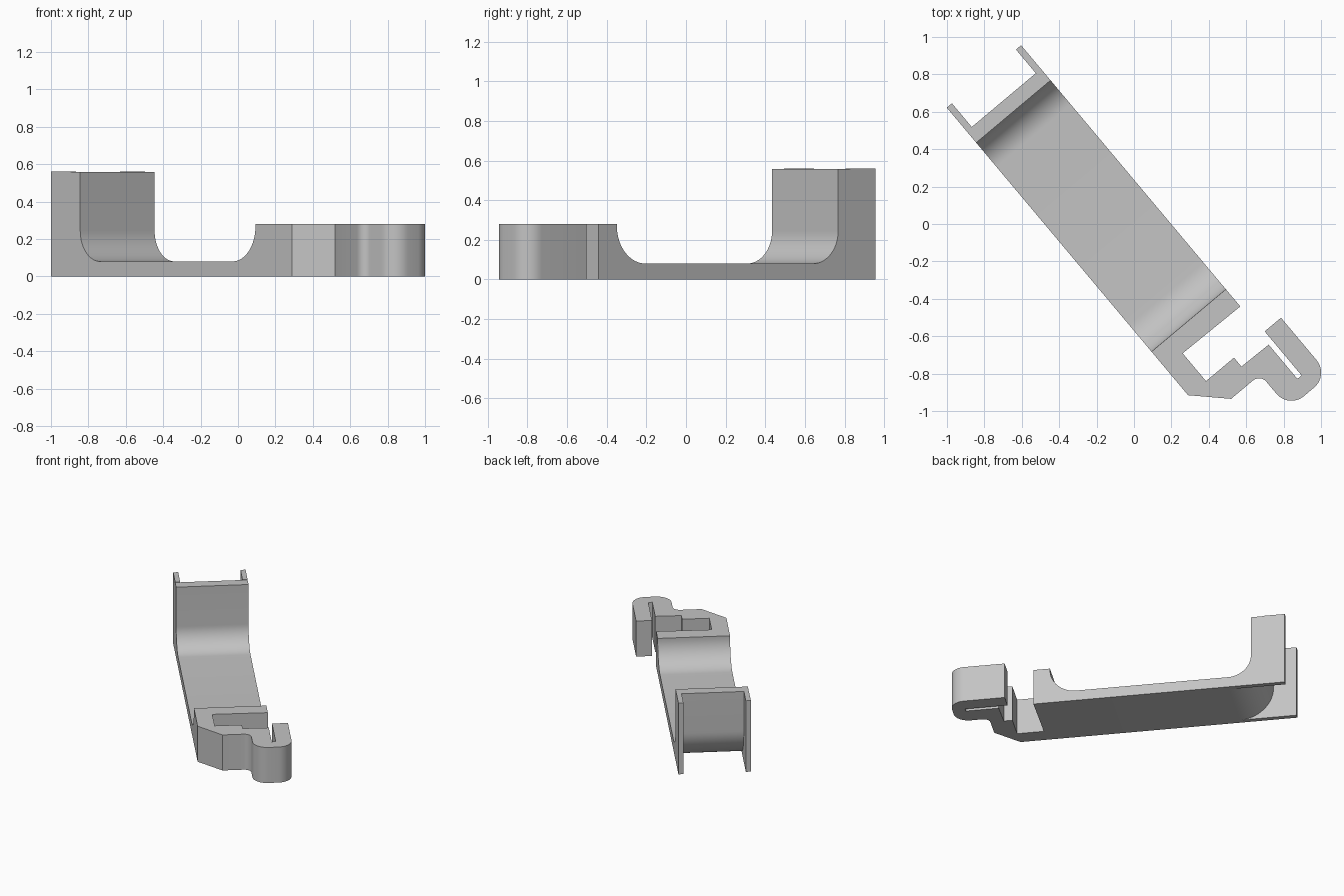
import bpy, bmesh, math
from mathutils import Vector

cube = bpy.data.objects.get("Cube")
if cube:
    bpy.data.objects.remove(cube, do_unlink=True)

grey = bpy.data.materials.new("plain grey")
grey.use_nodes = True
colour = (0.55, 0.55, 0.55, 1)
grey.diffuse_color = colour
grey.node_tree.nodes["Principled BSDF"].inputs["Base Color"].default_value = colour

TURN = math.radians(-50)      # the whole bracket lies diagonally
LEFT, RIGHT = -0.367, 0.152   # strap edges
FLANGE = 0.036
FLOOR, BAR_TOP, WALL_TOP = 0.08, 0.28, 0.56


def arc(cx, cy, r, start, end, steps=16):
    angles = [math.radians(start + (end - start) * i / steps) for i in range(steps + 1)]
    return [(cx + r * math.cos(a), cy + r * math.sin(a)) for a in angles]


def extrude(name, profile, low, high, upright):
    """Extrude a profile: upright ones across the strap, flat ones along z."""
    bm = bmesh.new()
    place = (lambda p: (p[0], low, p[1])) if upright else (lambda p: (p[0], p[1], low))
    face = bm.faces.new([bm.verts.new(place(p)) for p in profile])
    result = bmesh.ops.extrude_face_region(bm, geom=[face])
    shift = Vector((0, high - low, 0)) if upright else Vector((0, 0, high - low))
    moved = [g for g in result["geom"] if isinstance(g, bmesh.types.BMVert)]
    bmesh.ops.translate(bm, verts=moved, vec=shift)
    bmesh.ops.recalc_face_normals(bm, faces=bm.faces)
    mesh = bpy.data.meshes.new(name)
    bm.to_mesh(mesh)
    bm.free()
    mesh.materials.append(grey)
    obj = bpy.data.objects.new(name, mesh)
    bpy.context.collection.objects.link(obj)
    obj.rotation_euler.z = TURN
    bpy.ops.object.select_all(action="DESELECT")
    obj.select_set(True)
    bpy.context.view_layer.objects.active = obj
    bpy.ops.object.shade_smooth_by_angle(angle=math.radians(30))
    return obj


# Strap: upright back wall, curved into the floor, curved up to the clip bar
bend, inner, front_r = -0.71, 0.165, 0.19
centre_z = FLOOR + inner
outer = inner + FLOOR
bar = 0.583
outer_bend = arc(bend, centre_z, outer, 270, 180)
strap = (outer_bend + [(bend - outer, WALL_TOP - 0.003), (bend - inner, WALL_TOP - 0.003)]
         + arc(bend, centre_z, inner, 180, 270)
         + arc(bar - front_r, FLOOR + front_r, front_r, 270, 360)
         + [(bar, BAR_TOP), (bar, 0)])
extrude("strap", strap, LEFT, RIGHT, True)

# Side flanges behind the back wall
flange = outer_bend + [(bend - outer, WALL_TOP), (-1.12, WALL_TOP), (-1.12, 0)]
extrude("right_flange", flange, LEFT, LEFT + FLANGE, True)
extrude("left_flange", flange, RIGHT - FLANGE, RIGHT, True)

# Clip: cross bar, pocket with a step, and a hooked arm around a narrow slot
hook_r = 0.104
clip = [(bar, LEFT), (bar, RIGHT), (0.703, RIGHT), (0.697, -0.245), (0.891, -0.245),
        (0.891, -0.05), (0.953, -0.05), (0.957, 0.137), (1.196, 0.137), (1.196, 0.166),
        (0.889, 0.166), (0.889, 0.28)]
clip += arc(1.185, 0.176, hook_r, 90, 0, 10)
clip += arc(1.185, 0.104, hook_r, 0, -90, 10)
clip += arc(1.1, -0.05, 0.05, 90, 180, 6)
clip += [(1.05, -0.203), (0.887, LEFT)]
extrude("clip", clip, 0, BAR_TOP, False)
